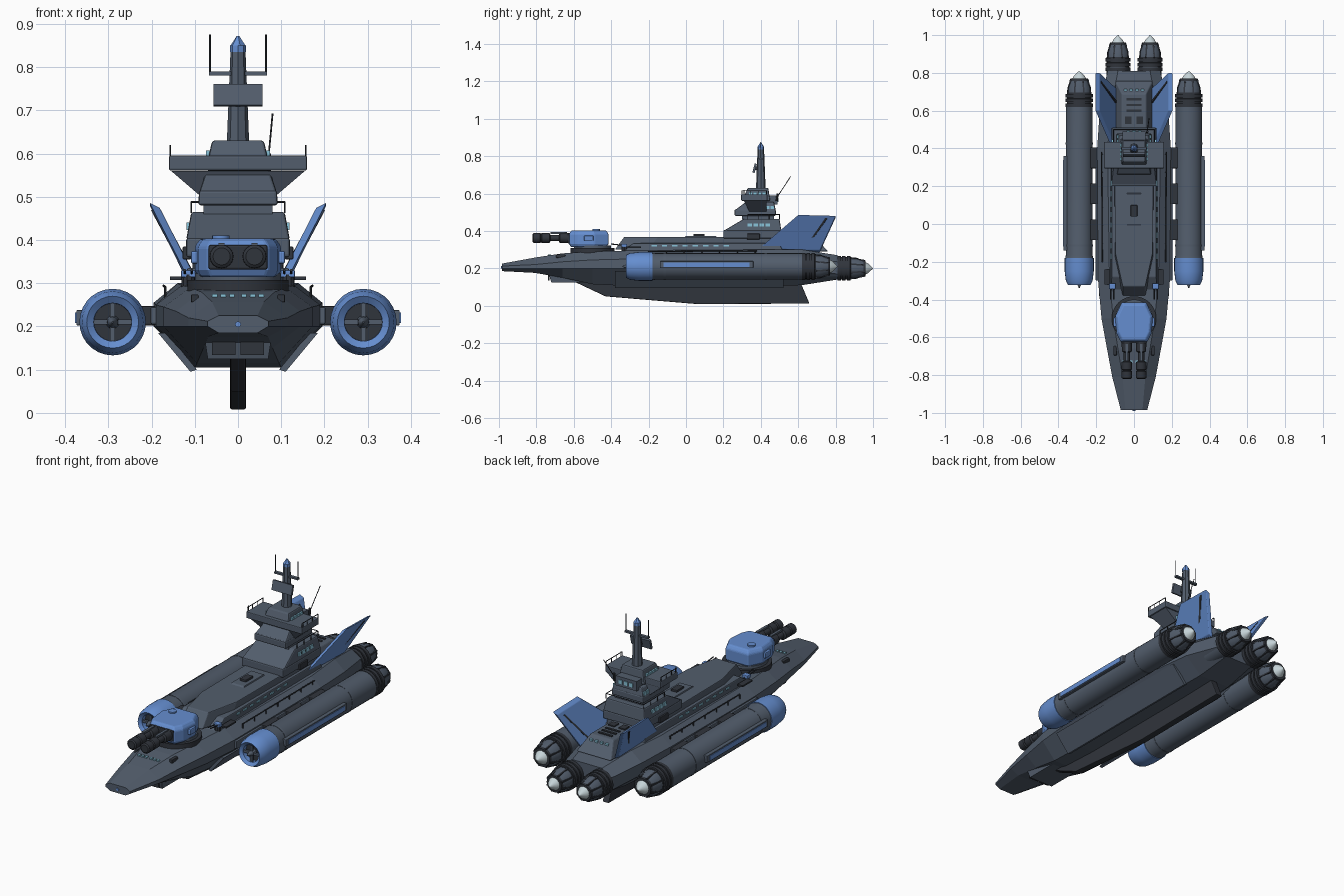
import bpy, bmesh, math
from mathutils import Vector

if "Cube" in bpy.data.objects:
    bpy.data.objects.remove(bpy.data.objects["Cube"])


def material(name, *rgb):
    m = bpy.data.materials.new(name)
    m.use_nodes = True
    m.diffuse_color = (*rgb, 1)
    m.node_tree.nodes["Principled BSDF"].inputs["Base Color"].default_value = (*rgb, 1)
    return m


hull = material("slate hull", .085, .11, .15)
dark = material("dark metal", .03, .035, .045)
blue = material("blue paint", .13, .27, .63)
pale = material("pale exhaust", .56, .65, .68)
glass = material("window cyan", .25, .55, .7)
SIDES = (("left", 1), ("right", -1))


def loft(name, rings, mat, bevel=0, smooth=False):
    """Skin a list of equal-length rings and cap both ends."""
    bm = bmesh.new()
    loops = [[bm.verts.new(p) for p in ring] for ring in rings]
    n = len(loops[0])
    for a, b in zip(loops, loops[1:]):
        for i in range(n):
            j = (i + 1) % n
            bm.faces.new((a[i], a[j], b[j], b[i]))
    bm.faces.new(loops[0])
    bm.faces.new(loops[-1])
    bmesh.ops.recalc_face_normals(bm, faces=bm.faces)
    me = bpy.data.meshes.new(name)
    bm.to_mesh(me)
    bm.free()
    me.materials.append(mat)
    if smooth:
        for p in me.polygons:
            p.use_smooth = True
        me.set_sharp_from_angle(angle=math.radians(35))
    ob = bpy.data.objects.new(name, me)
    bpy.context.collection.objects.link(ob)
    if bevel:
        mod = ob.modifiers.new("bevel", "BEVEL")
        mod.width, mod.segments = bevel, 2
    return ob


def tier(name, z0, base, z1, top, mat=hull, bevel=0, cx=0):
    """Tapered block; base and top are (half width, front y, back y)."""
    return loft(name, [[(cx - w, f, z), (cx + w, f, z), (cx + w, b, z), (cx - w, b, z)]
                       for z, (w, f, b) in ((z0, base), (z1, top))], mat, bevel)


def box(name, c, s, mat=hull, bevel=0):
    w, f, b = s[0] / 2, c[1] - s[1] / 2, c[1] + s[1] / 2
    return tier(name, c[2] - s[2] / 2, (w, f, b), c[2] + s[2] / 2, (w, f, b), mat, bevel, c[0])


def lathe(name, profile, x, z, mat, n=28, y0=0):
    """Turn (y, radius) pairs round a lengthwise axis."""
    turn = [math.tau * i / n for i in range(n)]
    return loft(name, [[(x + r * math.cos(t), y0 + y, z + r * math.sin(t)) for t in turn]
                       for y, r in profile], mat, smooth=True)


def rod(name, p, q, r, mat=dark, n=8, r2=None):
    p, q = Vector(p), Vector(q)
    d = (q - p).normalized()
    u = d.orthogonal().normalized()
    v = d.cross(u)
    turn = [math.tau * i / n for i in range(n)]
    return loft(name, [[c + k * (u * math.cos(t) + v * math.sin(t)) for t in turn]
                       for c, k in ((p, r), (q, r if r2 is None else r2))], mat, smooth=n > 6)


# Hull: y, deck width and height, edge width, edge top and bottom, belly width and height
stations = [(-.985, .045, .225, .07, .212, .2, .045, .185), (-.81, .06, .257, .115, .22, .2, .07, .176),
            (-.66, .085, .28, .143, .235, .2, .08, .15), (-.5, .11, .29, .172, .245, .2, .095, .115),
            (-.3, .13, .295, .19, .25, .2, .1, .105), (.4, .14, .3, .195, .255, .2, .1, .105),
            (.62, .12, .3, .18, .25, .19, .09, .11), (.81, .085, .27, .14, .235, .17, .08, .14)]
loft("hull", [[(s * x, y, z) for s, pts in ((1, ((a, b), (c, d), (c, e), (f, g))),
                                          (-1, ((f, g), (c, e), (c, d), (a, b)))) for x, z in pts]
              for y, a, b, c, d, e, f, g in stations], hull)
tier("chin", .125, (.07, -.72, -.5), .19, (.08, -.74, -.5))
for name, s in SIDES:
    box(name + "_chin_port", (s * .033, -.735, .15), (.055, .008, .032), dark)
rod("bow_lamp", (0, -.99, .205), (0, -.975, .205), .007, blue)

# Keel fin
outline = ((-.6, .13), (-.43, .05), (.07, .008), (.66, .012), (.61, .13))
loft("keel", [[(x, y, z) for y, z in outline] for x in (-.018, .018)], dark, .004)

# Deckhouse, aft housing and hatches
tier("deckhouse_lower", .285, (.125, -.36, .52), .335, (.118, -.28, .5), bevel=.004)
ring = ((.06, -.38), (.1, -.2), (.105, .5))
loft("deckhouse_upper", [[(s * x, y if z < .33 else y + .05 * (y < 0), z) for s, pts in ((1, ring), (-1, ring[::-1]))
                          for x, y in pts] for z in (.3, .368)], hull, .004)
tier("deck_hatch", .36, (.042, -.02, .17), .373, (.036, 0, .16))
box("hatch_lid", (0, .07, .378), (.035, .06, .012), dark, .003)
tier("aft_housing", .29, (.1, .45, .76), .365, (.065, .45, .69), bevel=.006)
for i in range(3):
    box("aft_louvre", (0, .6 + i * .03, .367), (.08, .012, .006), dark)
box("aft_vent", (.03, .55, .367), (.035, .04, .008), dark)
box("aft_vent", (-.03, .55, .367), (.035, .04, .008), dark)
for i in range(4):
    box("stern_light", (-.045 + i * .03, .71, .345), (.016, .012, .009), glass)

# Bridge tower
tier("bridge_lower", .36, (.12, .2, .51), .405, (.12, .2, .51), bevel=.006)
tier("bridge_slope", .4, (.12, .2, .51), .465, (.108, .31, .5), bevel=.006)
tier("bridge_neck", .46, (.08, .3, .47), .49, (.08, .3, .47))
tier("bridge_middle", .48, (.092, .26, .48), .515, (.09, .26, .48), bevel=.006)
tier("bridge_upper", .51, (.09, .26, .48), .555, (.075, .32, .47), bevel=.006)
tier("wing_support", .5, (.085, .34, .43), .56, (.155, .31, .43))
box("bridge_wings", (0, .365, .578), (.32, .14, .034), hull, .004)
tier("wheelhouse", .56, (.075, .3, .45), .63, (.06, .33, .44), bevel=.006)
box("wheelhouse_back", (0, .46, .565), (.12, .06, .05))

# Bridge windows and railings
for name, s in SIDES:
    for i in range(4):
        box("lower_window", (s * .115, .34 + i * .032, .432), (.008, .024, .018), glass)
        box("upper_window", (s * .085, .39 + i * .024, .525), (.009, .018, .018), glass)
        box("wheelhouse_window", (s * .069, .345 + i * .024, .6), (.009, .018, .014), glass)
    for x, z, y0, y1 in ((.108, .488, .33, .5), (.157, .615, .3, .43)):
        rod(name + "_handrail", (s * x, y0, z), (s * x, y1, z), .002)
        for k in range(4):
            y = y0 + (y1 - y0) * k / 3
            rod("rail_post", (s * x, y, z - .026), (s * x, y, z), .002)
    rod("wing_staff", (s * .157, .31, .59), (s * .157, .31, .62), .002)
    box(name + "_side_locker", (s * .118, .36, .37), (.02, .07, .03), dark, .003)
rod("aft_handrail", (-.108, .5, .488), (.108, .5, .488), .002)
for x in (-.03, 0, .03):
    box("rear_window", (x, .491, .565), (.02, .006, .02), glass)

# Mast, radar panel and antennas
rod("mast", (0, .4, .62), (0, .4, .845), .026, hull, r2=.017)
rod("mast_collar", (0, .4, .835), (0, .4, .85), .018, blue)
rod("mast_cap", (0, .4, .85), (0, .4, .872), .018, blue, 6, .003)
panel = box("radar_panel", (0, 0, 0), (.114, .012, .05))
panel.location, panel.rotation_euler = (0, .367, .735), (-.25, 0, 0)
box("radar_arm", (0, .38, .735), (.02, .03, .02), dark)
box("yard", (0, .4, .785), (.135, .016, .009))
for name, s in SIDES:
    rod(name + "_antenna", (s * .065, .4, .78), (s * .065, .4, .875), .002)
rod("whip_base", (.07, .485, .56), (.07, .49, .6), .006)
rod("whip_antenna", (.07, .49, .585), (.08, .56, .692), .002)

# Main gun turret
rod("turret_ring", (0, -.5, .28), (0, -.5, .308), .118, dark, 28)
rod("turret_collar", (0, -.5, .3), (0, -.5, .322), .1, hull, 28)
ring = ((.07, -.625), (.092, -.58), (.1, -.49), (.065, -.415))
loft("turret", [[(s * k * x, -.52 + k * (y + .52), z) for s, pts in ((1, ring), (-1, ring[::-1]))
                 for x, y in pts] for z, k in ((.314, .92), (.33, 1), (.385, 1), (.403, .87))], blue, .006)
box("turret_mantlet", (0, -.625, .36), (.136, .012, .056), dark, .004)
rod("turret_cupola", (-.04, -.48, .4), (-.04, -.48, .41), .02, blue, 16)
for name, s in SIDES:
    lathe(name + "_barrel", [(-.82, .02), (-.815, .027), (-.78, .027), (-.775, .022), (-.77, .027), (-.73, .027),
                             (-.725, .017), (-.68, .017), (-.675, .026), (-.62, .028)], s * .038, .362, dark, 16)
    box(name + "_turret_ear", (s * .098, -.52, .36), (.022, .05, .03), blue, .005)
    box("barrel_recoil", (s * .038, -.68, .388), (.014, .09, .01), hull)

# Deck fittings: light guns, bow lamps, rails and lockers
for name, s in SIDES:
    rod("gun_mount", (s * .115, -.33, .28), (s * .115, -.33, .32), .016, dark, 10)
    box(name + "_light_gun", (s * .115, -.33, .322), (.034, .03, .018), blue, .004)
    for k in (-1, 1):
        rod("light_barrel", (s * .115 + k * .008, -.4, .33), (s * .115 + k * .008, -.33, .322), .003)
    box(name + "_deck_bar", (s * .142, -.28, .312), (.03, .08, .008), dark)
    for i in range(3):
        box("bow_lamp_plate", (s * (.014 + i * .02), -.73, .271), (.012, .014, .008), glass)
    rod(name + "_deck_rail", (s * .168, -.2, .29), (s * .172, .38, .294), .003)
    for i in range(7):
        y = -.2 + i * .095
        rod("deck_post", (s * .168, y, .265), (s * .168, y, .292), .003)
    for i in range(8):
        box("deckhouse_window", (s * .121, -.17 + i * .055, .32), (.008, .028, .008), glass)
    box(name + "_side_step", (s * .185, .05, .225), (.035, .7, .04), hull, .004)
    box(name + "_bow_chock", (s * .1, -.67, .265), (.018, .05, .018), dark, .003)

    # Slanted strakes along the belly
    loft(name + "_strake", [[(s * x, y, z) for x, z in ((.165, .185), (.185, .185), (.11, .095), (.095, .1))]
                            for y in (-.38, .52)], hull)

    # Swept tail fin with painted tail edge
    plan = ((.39, .3, .1), (.6, .48, .192), (.8, .475, .192), (.715, .29, .1))
    loft(name + "_tail_fin", [[(s * (x + t), y, z + t * .5) for y, z, x in plan] for t in (-.011, .013)],
         blue, .003)
    edge = ((.64, .31, .105), (.745, .462, .186), (.757, .462, .186), (.652, .31, .105))
    loft(name + "_fin_seam", [[(s * (x + t), y, z + t * .5) for y, z, x in edge] for t in (-.014, .016)], dark)

    # Nacelle joining blocks
    for y in (-.03, .16, .35):
        box(name + "_pylon", (s * .208, y, .225), (.05, .11, .045), dark, .004)

    # Nacelle with intake
    x, z = s * .29, .21
    lathe(name + "_cowl", [(-.27, .043), (-.31, .044), (-.322, .06), (-.3, .071), (-.25, .077), (-.18, .077)],
          x, z, blue)
    lathe(name + "_intake_fan", [(-.285, .045), (-.275, .045)], x, z, dark)
    lathe(name + "_intake_spike", [(-.34, .002), (-.315, .012), (-.28, .016)], x, z, hull, 12)
    for dx, dz in ((.044, .006), (.006, .044)):
        box("intake_spoke", (x, -.3, z), (dx * 2, .012, dz * 2), hull)
    lathe(name + "_nacelle", [(-.182, .074), (-.165, .071), (.62, .071)], x, z, hull)
    for y in (-.12, .42):
        lathe("nacelle_band", [(y, .0725), (y + .012, .0725)], x, z, hull)
    box(name + "_nacelle_rail", (x + s * .073, .11, .22), (.022, .5, .036), hull, .003)
    box(name + "_nacelle_stripe", (x + s * .083, .11, .22), (.008, .46, .024), blue)


# Engine exhausts: ringed collar, ribbed nozzle and pale cone
def exhaust(name, x, z, tip, k):
    collar = []
    for i in range(3):
        y = -.19 + i * .025
        collar += [(y, .073 * k), (y + .018, .073 * k), (y + .019, .066 * k), (y + .025, .066 * k)]
    lathe(name + "_collar", collar, x, z, dark, y0=tip)
    lathe(name + "_nozzle", [(-.12, .064 * k), (-.09, .063 * k), (-.045, .046 * k)], x, z, hull, y0=tip)
    lathe(name + "_nozzle_rim", [(-.052, .05 * k), (-.04, .047 * k)], x, z, dark, y0=tip)
    lathe(name + "_flame_cone", [(-.046, .039 * k), (-.025, .028 * k), (0, .001)], x, z, pale, 16, tip)
    for i in range(8):
        t = math.tau * (i + .5) / 8
        c, d = math.cos(t) * k, math.sin(t) * k
        rod("nozzle_rib", (x + .066 * c, tip - .12, z + .066 * d), (x + .049 * c, tip - .045, z + .049 * d), .006, dark, 4)


for name, s in SIDES:
    exhaust(name + "_outer", s * .29, .21, .81, 1)
    exhaust(name + "_inner", s * .085, .2, 1, .9)
    lathe(name + "_inner_engine", [(.7, .06), (.83, .06)], s * .085, .2, hull)
